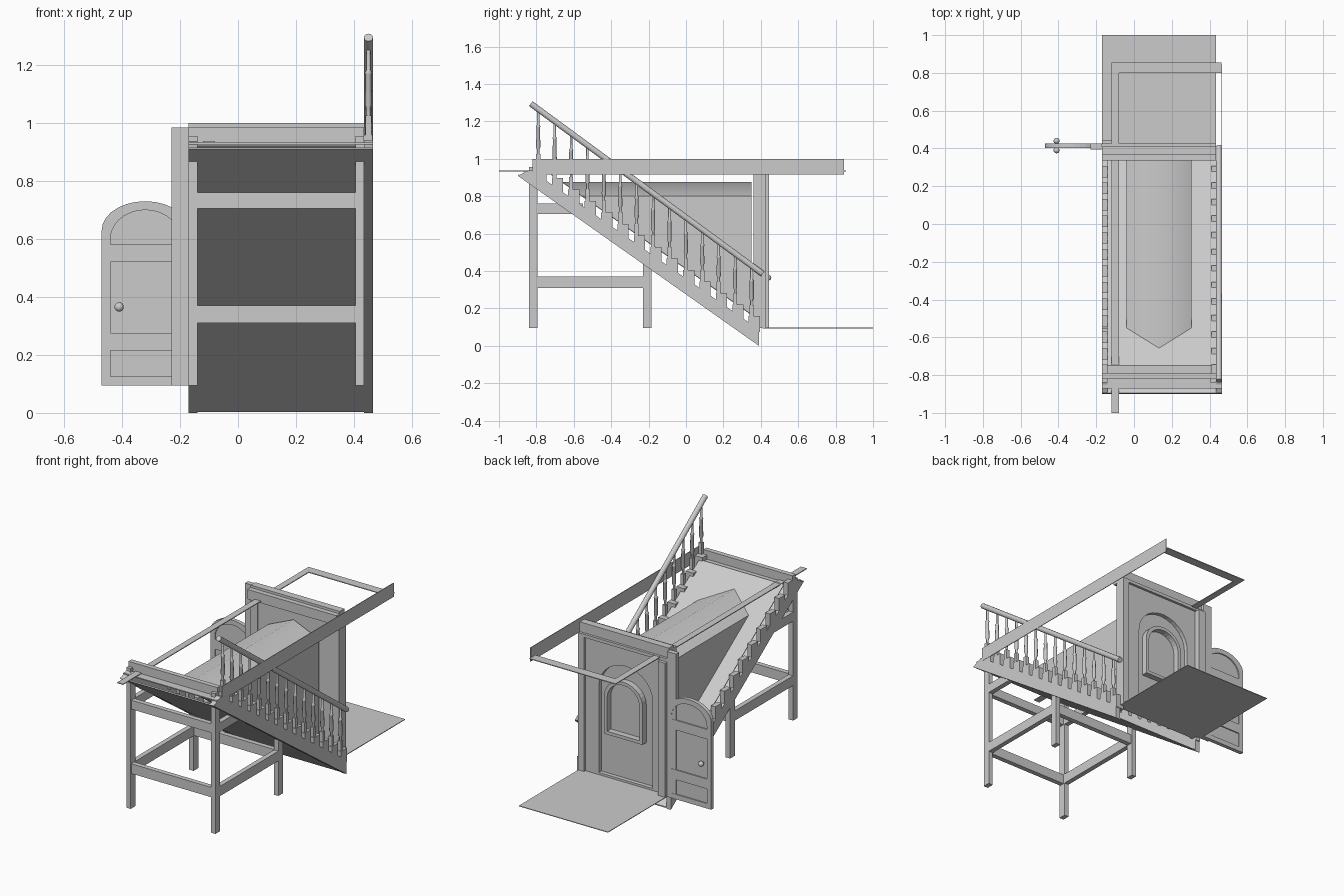
import bpy, bmesh, math
from mathutils import Vector

if "Cube" in bpy.data.objects:
    bpy.data.objects.remove(bpy.data.objects["Cube"], do_unlink=True)

grey = bpy.data.materials.new("plain_grey")
grey.use_nodes = True
grey.diffuse_color = (0.6, 0.6, 0.6, 1)
grey.node_tree.nodes["Principled BSDF"].inputs["Base Color"].default_value = (0.6, 0.6, 0.6, 1)


def finish(name, bm, smooth=False):
    bmesh.ops.recalc_face_normals(bm, faces=bm.faces)
    for f in bm.faces:
        f.smooth = smooth
    me = bpy.data.meshes.new(name)
    bm.to_mesh(me)
    bm.free()
    me.materials.append(grey)
    ob = bpy.data.objects.new(name, me)
    bpy.context.collection.objects.link(ob)
    return ob


def box(name, x, y, z):
    bm = bmesh.new()
    bmesh.ops.create_cube(bm, size=1)
    for v in bm.verts:
        v.co = [(r[0] + r[1]) / 2 + c * (r[1] - r[0]) for r, c in zip((x, y, z), v.co)]
    return finish(name, bm)


def side_plate(name, x, points):
    """Outline in y, z, extruded between two x positions."""
    bm = bmesh.new()
    face = bm.faces.new([bm.verts.new((x[0], p[0], p[1])) for p in points])
    out = bmesh.ops.extrude_face_region(bm, geom=[face])
    for v in out["geom"]:
        if isinstance(v, bmesh.types.BMVert):
            v.co.x = x[1]
    return finish(name, bm)


def arch(x0, x1, z0, spring, top, steps=14):
    cx, rx = (x0 + x1) / 2, (x1 - x0) / 2
    arc = [(cx + rx * math.cos(math.pi * i / steps),
            spring + (top - spring) * math.sin(math.pi * i / steps)) for i in range(steps + 1)]
    return [(x0, z0), (x1, z0)] + arc


def rect(x0, x1, z0, z1):
    return [(x0, z0), (x1, z0), (x1, z1), (x0, z1)]


def panel(name, outlines, y):
    """Upright board in x, z; inner outlines become holes."""
    cu = bpy.data.curves.new(name + "_outline", "CURVE")
    cu.dimensions, cu.fill_mode = "2D", "BOTH"
    cu.extrude = (y[1] - y[0]) / 2
    for pts in outlines:
        sp = cu.splines.new("POLY")
        sp.points.add(len(pts) - 1)
        for p, q in zip(sp.points, pts):
            p.co = (q[0], q[1], 0, 1)
        sp.use_cyclic_u = True
    tmp = bpy.data.objects.new("outline", cu)
    bpy.context.collection.objects.link(tmp)
    bpy.context.view_layer.update()
    me = bpy.data.meshes.new_from_object(tmp.evaluated_get(bpy.context.evaluated_depsgraph_get()))
    bm = bmesh.new()
    bm.from_mesh(me)
    bpy.data.objects.remove(tmp, do_unlink=True)
    bpy.data.meshes.remove(me)
    for v in bm.verts:
        v.co = (v.co.x, (y[0] + y[1]) / 2 - v.co.z, v.co.y)
    bmesh.ops.remove_doubles(bm, verts=bm.verts, dist=1e-5)
    return finish(name, bm)


def lathe(name, centre, profile, sides=10):
    bm = bmesh.new()
    rings = [[bm.verts.new((centre[0] + r * math.cos(math.tau * k / sides),
                            centre[1] + r * math.sin(math.tau * k / sides), z))
              for k in range(sides)] for r, z in profile]
    for a, b in zip(rings, rings[1:]):
        for k in range(sides):
            bm.faces.new((a[k], a[k - 1], b[k - 1], b[k]))
    return finish(name, bm, True)


SLOPE = 0.70
LEFT, RIGHT = (-0.17, -0.14), (0.405, 0.435)


def stringer_top(y):
    return 0.36 - SLOPE * y


def ramp(y):
    return 0.415 - SLOPE * y


# Floor and loose ceiling trim
box("floor", (-0.17, 0.435), (0.41, 1.0), (0.093, 0.097))
box("side_fascia", (0.462, 0.466), (-0.82, 0.845), (0.915, 1.0))
box("ceiling_strip_side", (-0.12, -0.08), (-1.0, 0.83), (0.933, 0.938))
box("ceiling_strip_back", (-0.12, 0.464), (0.80, 0.855), (0.933, 0.938))

# Timber stand
for side, x in (("left", LEFT), ("right", RIGHT)):
    box("front_leg_" + side, x, (-0.84, -0.795), (0.095, 0.955))
    box("middle_leg_" + side, x, (-0.23, -0.185), (0.095, 0.49))
    box("lower_rail_" + side, x, (-0.80, -0.20), (0.31, 0.37))
    box("upper_rail_" + side, x, (-0.80, -0.55), (0.705, 0.76))
for place, y in (("front", (-0.835, -0.805)), ("middle", (-0.225, -0.195))):
    box("lower_crossbar_" + place, (-0.16, 0.425), y, (0.31, 0.37))
box("upper_crossbar", (-0.16, 0.425), (-0.835, -0.805), (0.705, 0.76))
box("landing_beam", (-0.17, 0.435), (-0.82, -0.79), (0.92, 0.985))

# Stair slab, stringers and ramp
side_plate("stair_soffit", (-0.17, 0.465),
           [(-0.9, 0.91), (0.39, 0.003), (0.39, 0.01), (-0.895, 0.916)])
outline = [(-0.9, 0.91), (0.39, 0.0), (0.39, stringer_top(0.39)), (-0.83, stringer_top(-0.83))]
side_plate("stringer_left", LEFT, outline)
side_plate("stringer_right", (0.435, 0.465), outline)
side_plate("ramp_surface", (-0.14, 0.435),
           [(-0.75, ramp(-0.75)), (0.35, ramp(0.35)), (0.35, ramp(0.35) - 0.006),
            (-0.75, ramp(-0.75) - 0.006)])
box("landing", (-0.17, 0.465), (-0.87, -0.75), (0.926, 0.932))

# Step blocks and turned balusters
COUNT = 14
rail_a, rail_b = Vector((0.45, -0.83, 1.295)), Vector((0.45, 0.41, 0.385))
for i in range(COUNT):
    y = -0.79 + i * 0.0877
    tread = stringer_top(y) + 0.045
    for side, x in (("left", LEFT), ("right", (0.41, 0.465))):
        box(f"step_{side}_{i + 1}", x, (y - 0.015, y + 0.045),
            (stringer_top(y + 0.045) - 0.01, tread))
    top = rail_a.z + (y - rail_a.y) / (rail_b.y - rail_a.y) * (rail_b.z - rail_a.z)
    h = top - tread
    box(f"baluster_foot_{i + 1}", (0.439, 0.461), (y - 0.011, y + 0.011),
        (tread, tread + 0.22 * h))
    lathe(f"baluster_{i + 1}", (0.45, y),
          [(r, tread + t * h) for r, t in ((0.007, 0.2), (0.007, 0.3), (0.012, 0.34),
                                           (0.010, 0.68), (0.013, 0.7), (0.007, 0.73),
                                           (0.007, 1.0))])

# Handrail
along = rail_b - rail_a
bm = bmesh.new()
bmesh.ops.create_cone(bm, cap_ends=True, segments=12, radius1=0.016, radius2=0.016,
                      depth=along.length)
rail = finish("handrail", bm)
rail.rotation_mode = "QUATERNION"
rail.rotation_quaternion = along.to_track_quat("Z", "Y")
rail.location = (rail_a + rail_b) / 2

# Roofed passage that runs into the ramp
bm = bmesh.new()
X0, X1, EAVE, RIDGE, BACK = -0.04, 0.305, 0.80, 0.875, 0.35
xm = (X0 + X1) / 2
ridge = [bm.verts.new((xm, y, RIDGE)) for y in (BACK, (0.415 - RIDGE) / SLOPE)]
for x in (X0, X1):
    foot = bm.verts.new((x, BACK, ramp(BACK)))
    eave = [bm.verts.new((x, y, EAVE)) for y in (BACK, (0.415 - EAVE) / SLOPE)]
    bm.faces.new((foot, eave[0], eave[1]))
    bm.faces.new((eave[0], eave[1], ridge[1], ridge[0]))
passage = finish("passage_roof", bm, True)
bpy.context.view_layer.objects.active = passage
passage.select_set(True)
bpy.ops.object.shade_smooth_by_angle(angle=math.radians(50))

# End wall with arched recess
panel("end_wall", [rect(-0.17, 0.435, 0.095, 1.0),
                   arch(-0.06, 0.305, 0.11, 0.64, 0.81)], (0.365, 0.41))
box("recess_back", (-0.08, 0.325), (0.366, 0.385), (0.1, 0.83))
panel("recess_trim", [arch(0.0, 0.26, 0.365, 0.60, 0.715),
                      arch(0.02, 0.24, 0.385, 0.59, 0.695)], (0.38, 0.422))
box("wall_cap", (-0.17, 0.435), (0.335, 0.37), (0.925, 0.985))
box("pilaster_left", (0.395, 0.435), (0.36, 0.425), (0.095, 0.92))
box("pilaster_right", (-0.17, -0.12), (0.36, 0.445), (0.095, 0.92))
box("cornice", (-0.17, 0.435), (0.40, 0.425), (0.92, 0.94))
box("door_post", (-0.23, -0.17), (0.395, 0.425), (0.095, 0.985))

# Open door with sunk panels and a knob on both faces
panel("door_frame", [arch(-0.47, -0.17, 0.095, 0.63, 0.73),
                     arch(-0.44, -0.20, 0.58, 0.60, 0.70),
                     rect(-0.44, -0.20, 0.275, 0.52),
                     rect(-0.44, -0.20, 0.125, 0.215)], (0.403, 0.427))
panel("door_panel", [arch(-0.46, -0.18, 0.11, 0.62, 0.715)], (0.41, 0.42))
box("door_spindle", (-0.415, -0.405), (0.39, 0.44), (0.36, 0.37))
for side, y in (("front", 0.39), ("back", 0.44)):
    bm = bmesh.new()
    bmesh.ops.create_uvsphere(bm, u_segments=16, v_segments=10, radius=0.016)
    knob = finish("door_knob_" + side, bm, True)
    knob.location = (-0.41, y, 0.365)
